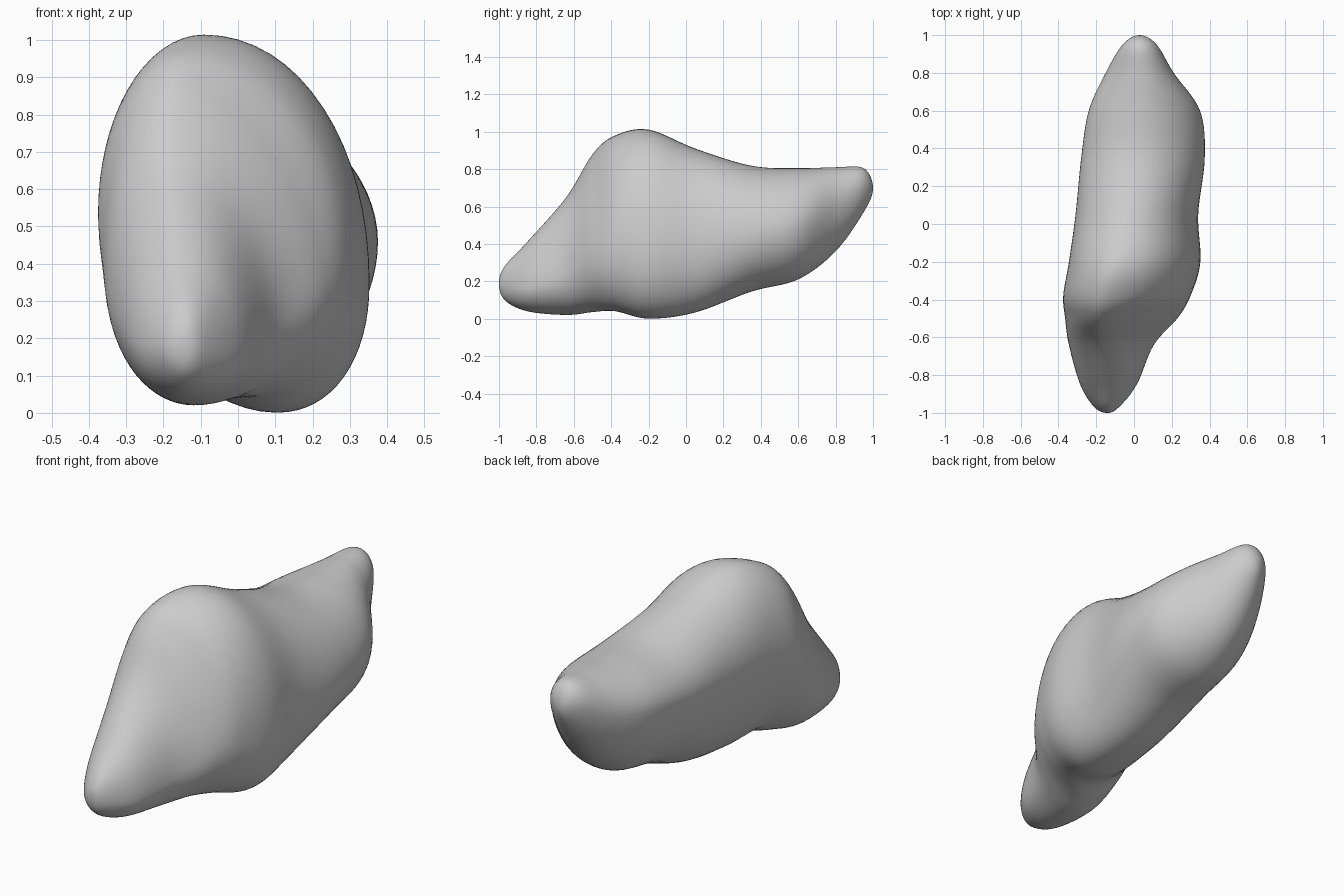
import bpy, bmesh
from math import sin, cos, pi

if "Cube" in bpy.data.objects:
    bpy.data.objects.remove(bpy.data.objects["Cube"])

# Cross-sections from front tip to back tip:
# y, left (x, z), right (x, z), top (x, z), bottom (x, z), upper-right and lower-right hollowness
SECTIONS = [
    (-1.00, -.14, .19, -.14, .19, -.14, .19, -.14, .19, 1.0, 1.0),
    (-0.97, -.21, .18, -.08, .18, -.14, .28, -.14, .10, 1.0, 1.0),
    (-0.85, -.285, .20, .015, .17, -.15, .41, -.14, .04, 1.0, 1.0),
    (-0.64, -.345, .30, .105, .23, -.17, .65, -.12, .02, 1.12, 1.0),
    (-0.50, -.365, .42, .23, .33, -.17, .88, -.06, .035, 1.22, 1.0),
    (-0.38, -.375, .55, .30, .37, -.14, .98, .04, .04, 1.0, .92),
    (-0.20, -.345, .60, .352, .35, -.08, 1.012, .10, .0, .98, .92),
    (0.05, -.31, .58, .34, .39, -.02, .91, .10, .033, 1.0, .95),
    (0.35, -.28, .58, .375, .45, .03, .818, .08, .145, 1.05, 1.0),
    (0.60, -.24, .60, .35, .50, .05, .805, .06, .21, 1.1, 1.0),
    (0.80, -.15, .62, .21, .60, .04, .81, .04, .36, 1.0, 1.0),
    (0.95, -.06, .70, .12, .70, .03, .805, .03, .57, 1.0, 1.0),
    (1.00, .03, .70, .03, .70, .03, .70, .03, .70, 1.0, 1.0),
]
STEPS, QUARTER = 8, 16


def phantom(tip, nxt):
    # mirrored neighbour that makes the tip close as a round cap
    return (nxt[0],) + tuple(2 * a - b for a, b in zip(tip[1:], nxt[1:]))


def blend(p0, p1, p2, p3, t):
    return [b + .5 * t * (c - a + t * (2 * a - 5 * b + 4 * c - d + t * (3 * (b - c) + d - a)))
            for a, b, c, d in zip(p0, p1, p2, p3)]


def outline(s):
    # four quarter arcs: top > right > bottom > left
    y, xl, zl, xr, zr, xt, zt, xb, zb, upper, lower = s
    arcs = [(xt, zt, xr, zr, upper, True), (xb, zb, xr, zr, lower, False),
            (xb, zb, xl, zl, 1.05, True), (xt, zt, xl, zl, 1.04, False)]
    pts = []
    for xa, za, xs, zs, e, outward in arcs:
        for i in range(QUARTER):
            a = i / QUARTER * pi / 2
            a = a if outward else pi / 2 - a
            pts.append((xa + (xs - xa) * max(sin(a), 0) ** e, y,
                        zs + (za - zs) * max(cos(a), 0) ** e))
    return pts


# Smooth interpolation along the length
keys = [phantom(SECTIONS[0], SECTIONS[1])] + SECTIONS + [phantom(SECTIONS[-1], SECTIONS[-2])]
stations = []
for k in range(1, len(keys) - 2):
    for j in range(STEPS):
        stations.append(blend(*keys[k - 1:k + 3], j / STEPS))
stations = stations[1:]

# Skin the body and close both tips
bm = bmesh.new()
rings = [[bm.verts.new(p) for p in outline(s)] for s in stations]
n = 4 * QUARTER
for a, b in zip(rings, rings[1:]):
    for i in range(n):
        bm.faces.new((a[i], a[(i + 1) % n], b[(i + 1) % n], b[i]))
for s, ring in ((SECTIONS[0], rings[0]), (SECTIONS[-1], rings[-1])):
    tip = bm.verts.new((s[1], s[0], s[2]))
    for i in range(n):
        bm.faces.new((tip, ring[i], ring[(i + 1) % n]))
bmesh.ops.recalc_face_normals(bm, faces=bm.faces[:])
for f in bm.faces:
    f.smooth = True

mesh = bpy.data.meshes.new("smooth_stone_body")
bm.to_mesh(mesh)
bm.free()
body = bpy.data.objects.new("smooth_stone_body", mesh)
bpy.context.collection.objects.link(body)

# Soften the transitions between sections
soft = body.modifiers.new("soften", 'SMOOTH')
soft.factor, soft.iterations = 0.5, 2
